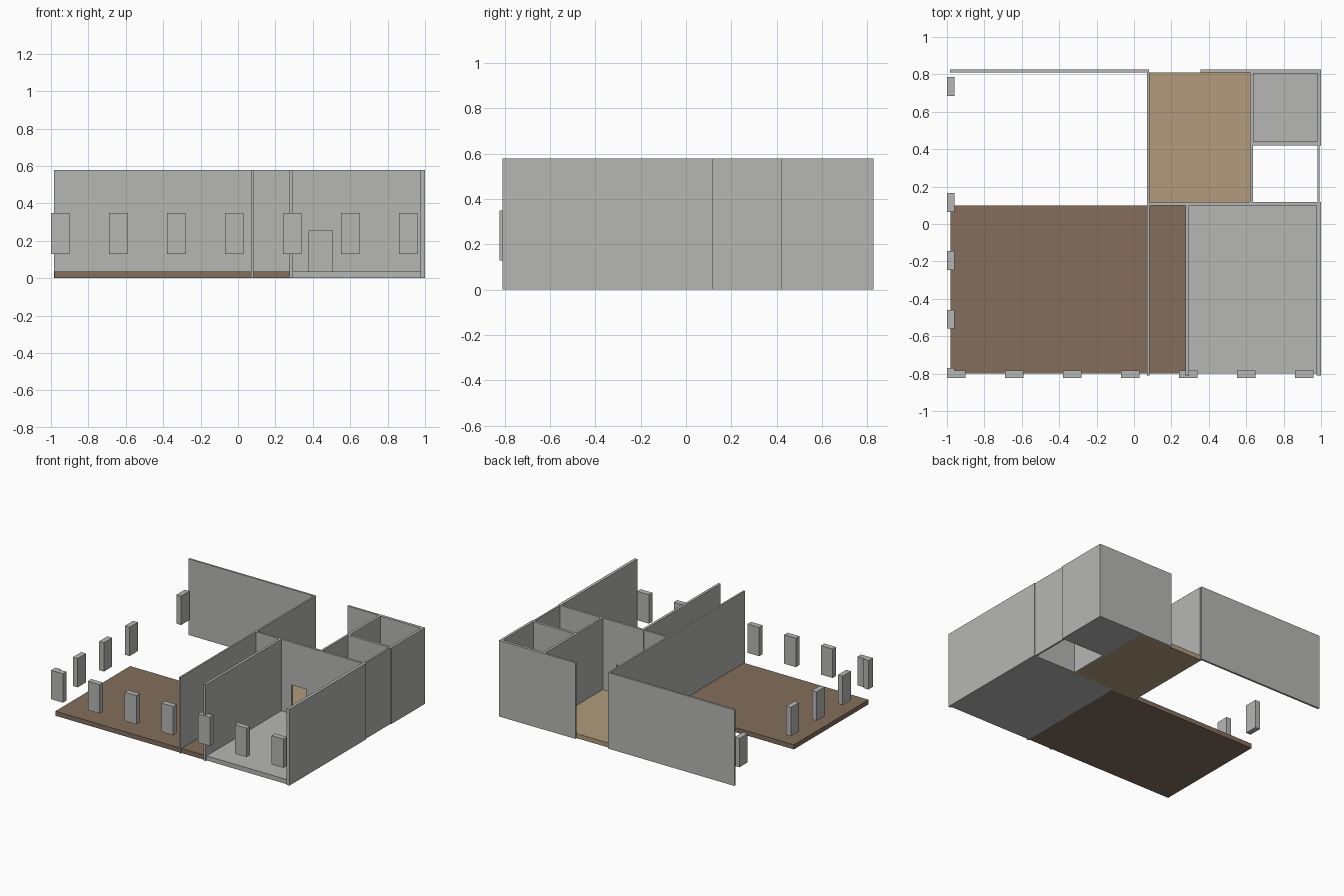
import bpy

cube = bpy.data.objects.get("Cube")
if cube:
    bpy.data.objects.remove(cube, do_unlink=True)


def material(name, srgb):
    rgba = [(c / 255) ** 2.2 for c in srgb] + [1]
    m = bpy.data.materials.new(name)
    m.use_nodes = True
    m.diffuse_color = rgba
    m.node_tree.nodes["Principled BSDF"].inputs["Base Color"].default_value = rgba
    return m


GREY = material("plaster grey", (181, 181, 179))
BROWN = material("dark wood", (130, 110, 93))
TAN = material("light wood", (175, 155, 123))
HEIGHT = 0.58
SLAB = 0.035


def box(name, x0, x1, y0, y1, z0=0.0, z1=HEIGHT, mat=GREY):
    bpy.ops.mesh.primitive_cube_add(size=1)
    ob = bpy.context.object
    ob.name = name
    ob.location = ((x0 + x1) / 2, (y0 + y1) / 2, (z0 + z1) / 2)
    ob.scale = (x1 - x0, y1 - y0, z1 - z0)
    ob.data.materials.append(mat)
    return ob


# Floor slabs
box("living_floor", -0.98, 0.28, -0.80, 0.10, 0, SLAB, BROWN)
box("hall_floor", 0.08, 0.62, 0.11, 0.81, 0, SLAB, TAN)
box("bedroom_floor", 0.29, 0.98, -0.80, 0.10, 0, SLAB)
box("bathroom_floor", 0.64, 0.98, 0.44, 0.81, 0, SLAB)

# Living room and hall walls
box("dividing_wall", 0.07, 0.083, -0.81, 0.81)
box("back_wall_left", -0.985, 0.08, 0.81, 0.825)
box("back_wall_hall", 0.355, 0.62, 0.81, 0.825)
box("hall_end_wall", 0.083, 0.275, 0.10, 0.115)
box("hall_side_wall", 0.62, 0.635, 0.117, 0.42)
box("closet_outer_wall", 0.98, 0.993, 0.117, 0.42)

# Bedroom walls, with a doorway into the hall
box("bedroom_left_wall", 0.275, 0.295, -0.81, 0.117)
box("bedroom_right_wall", 0.977, 1.0, -0.81, 0.117)
for part, x0, x1, z0 in (("left", 0.295, 0.38, 0), ("right", 0.505, 0.977, 0),
                         ("lintel", 0.38, 0.505, 0.255)):
    box("bedroom_back_wall_" + part, x0, x1, 0.10, 0.117, z0)
box("door_sill", 0.38, 0.505, 0.10, 0.117, 0, SLAB)

# Bathroom walls
box("bathroom_left_wall", 0.62, 0.64, 0.42, 0.827)
box("bathroom_right_wall", 0.98, 1.0, 0.42, 0.827)
box("bathroom_front_wall", 0.64, 0.98, 0.42, 0.44)
box("bathroom_back_wall", 0.64, 0.98, 0.805, 0.827)

# Floating window blocks along the front and the open side
for i in range(7):
    x = -1.0 + 0.31 * i
    box(f"front_window_block_{i + 1}", x, x + 0.1, -0.824, -0.782, 0.13, 0.35)
for i, y in enumerate((0.685, 0.065, -0.245, -0.56)):
    box(f"side_window_block_{i + 1}", -1.0, -0.96, y, y + 0.1, 0.13, 0.35)
box("corner_window_block", -1.0, -0.96, -0.82, -0.77, 0.13, 0.35)
